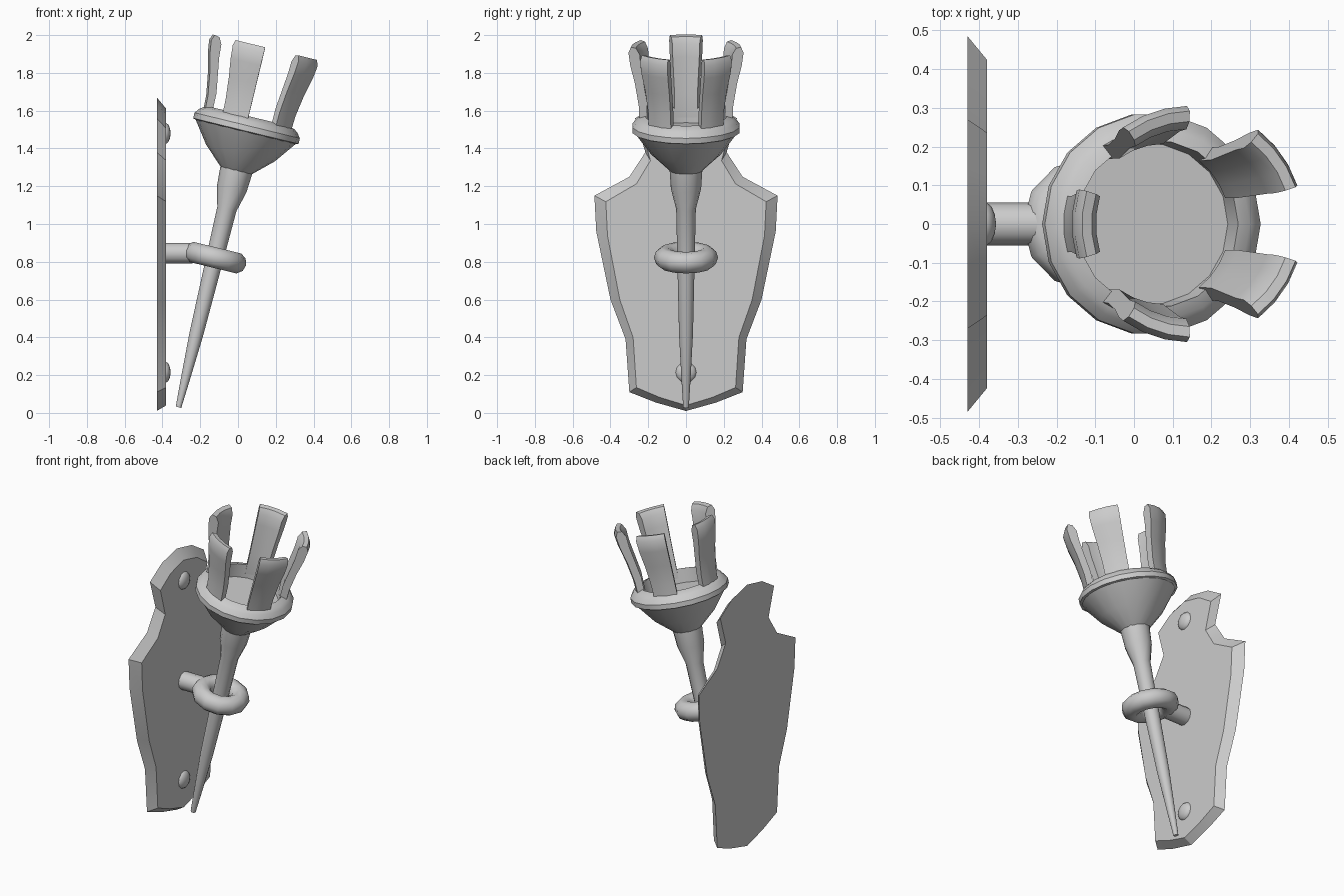
import bpy, bmesh
from math import radians, sin, cos, pi
from mathutils import Matrix, Vector

if "Cube" in bpy.data.objects:
    bpy.data.objects.remove(bpy.data.objects["Cube"])

TILT = radians(13.7)
TORCH = Matrix.Translation((-0.315, 0, 0.03)) @ Matrix.Rotation(TILT, 4, 'Y')


def make(name, verts, faces, matrix=Matrix(), angle=35):
    me = bpy.data.meshes.new(name)
    me.from_pydata([matrix @ Vector(v) for v in verts], [], faces)
    bm = bmesh.new()
    bm.from_mesh(me)
    bmesh.ops.recalc_face_normals(bm, faces=bm.faces)
    bm.to_mesh(me)
    bm.free()
    ob = bpy.data.objects.new(name, me)
    bpy.context.collection.objects.link(ob)
    bpy.ops.object.select_all(action='DESELECT')
    ob.select_set(True)
    bpy.context.view_layer.objects.active = ob
    bpy.ops.object.shade_smooth_by_angle(angle=radians(angle))
    return ob


def lathe(name, profile, n, matrix):
    """Spin (height, radius) points about local z and cap both ends."""
    v = [(r * cos(2 * pi * i / n), r * sin(2 * pi * i / n), t)
         for t, r in profile for i in range(n)]
    f = [(k * n + i, k * n + (i + 1) % n, (k + 1) * n + (i + 1) % n, (k + 1) * n + i)
         for k in range(len(profile) - 1) for i in range(n)]
    f += [tuple(range(n)), tuple(range(len(v) - n, len(v)))]
    return make(name, v, f, matrix)


def prong(name, centre):
    """Curved upright blade: a closed (height, radius) section swept over an arc."""
    sec = [(1.53, .245), (1.64, .25), (1.76, .27), (1.86, .295), (1.93, .305), (1.96, .292),
           (1.955, .265), (1.92, .245), (1.85, .24), (1.66, .207), (1.53, .205)]
    m, steps = len(sec), 3
    v = []
    for s in range(steps + 1):
        a = centre + radians(-17 + 34 * s / steps)
        v += [(r * cos(a), r * sin(a), t) for t, r in sec]
    f = [(s * m + k, s * m + (k + 1) % m, (s + 1) * m + (k + 1) % m, (s + 1) * m + k)
         for s in range(steps) for k in range(m)]
    f += [tuple(range(m)), tuple(range(steps * m, steps * m + m))]
    return make(name, v, f, TORCH)


# wall plate with chamfered front
half = [(.16, .055), (.30, .11), (.32, .39), (.40, .60), (.475, .96), (.485, 1.15),
        (.30, 1.25), (.215, 1.38), (.27, 1.56), (.15, 1.635)]
outline = [(0, .01)] + half + [(0, 1.67)] + [(-y, z) for y, z in reversed(half)]
n = len(outline)
pv = [(-.43, y, z) for y, z in outline]
pv += [(-.38, y * .875, .56 + (z - .56) * .946) for y, z in outline]
pf = [(i, (i + 1) % n, n + (i + 1) % n, n + i) for i in range(n)]
pf += [tuple(range(n)), tuple(range(n, 2 * n))]
make("wall_plate", pv, pf, angle=25)

# domed rivets and the bracket arm, lathed along x
ALONG_X = Matrix.Rotation(pi / 2, 4, 'Y')
for name, z in (("upper_rivet", 1.48), ("lower_rivet", .215)):
    lathe(name, [(-.01, .057), (0, .055), (.012, .045), (.02, .026), (.023, .006)], 12,
          Matrix.Translation((-.38, 0, z)) @ ALONG_X)
lathe("bracket_arm", [(-.01, .055), (.14, .055)], 12,
      Matrix.Translation((-.38, 0, .845)) @ ALONG_X)

# holding ring
N, M = 12, 10
rv = [((.113 + .057 * cos(b)) * cos(a), (.113 + .057 * cos(b)) * sin(a), .815 + .057 * sin(b))
      for a in [2 * pi * i / N for i in range(N)] for b in [2 * pi * j / M for j in range(M)]]
rf = [(i * M + j, (i + 1) % N * M + j, (i + 1) % N * M + (j + 1) % M, i * M + (j + 1) % M)
      for i in range(N) for j in range(M)]
make("holding_ring", rv, rf, TORCH, 60)

# handle and collar
lathe("handle", [(0, .015), (.15, .024), (.4, .037), (.8, .046), (1.08, .052),
                 (1.19, .08), (1.31, .088)], 12, TORCH)

# open bowl: outside, rim lip, then inside down to the floor
lathe("bowl", [(1.29, .085), (1.385, .187), (1.50, .272), (1.505, .287), (1.535, .287),
               (1.56, .268), (1.575, .248), (1.585, .215), (1.50, .208)], 18, TORCH)

# crown of five prongs
for i in range(5):
    prong(f"prong_{i + 1}", radians(36 + 72 * i))
